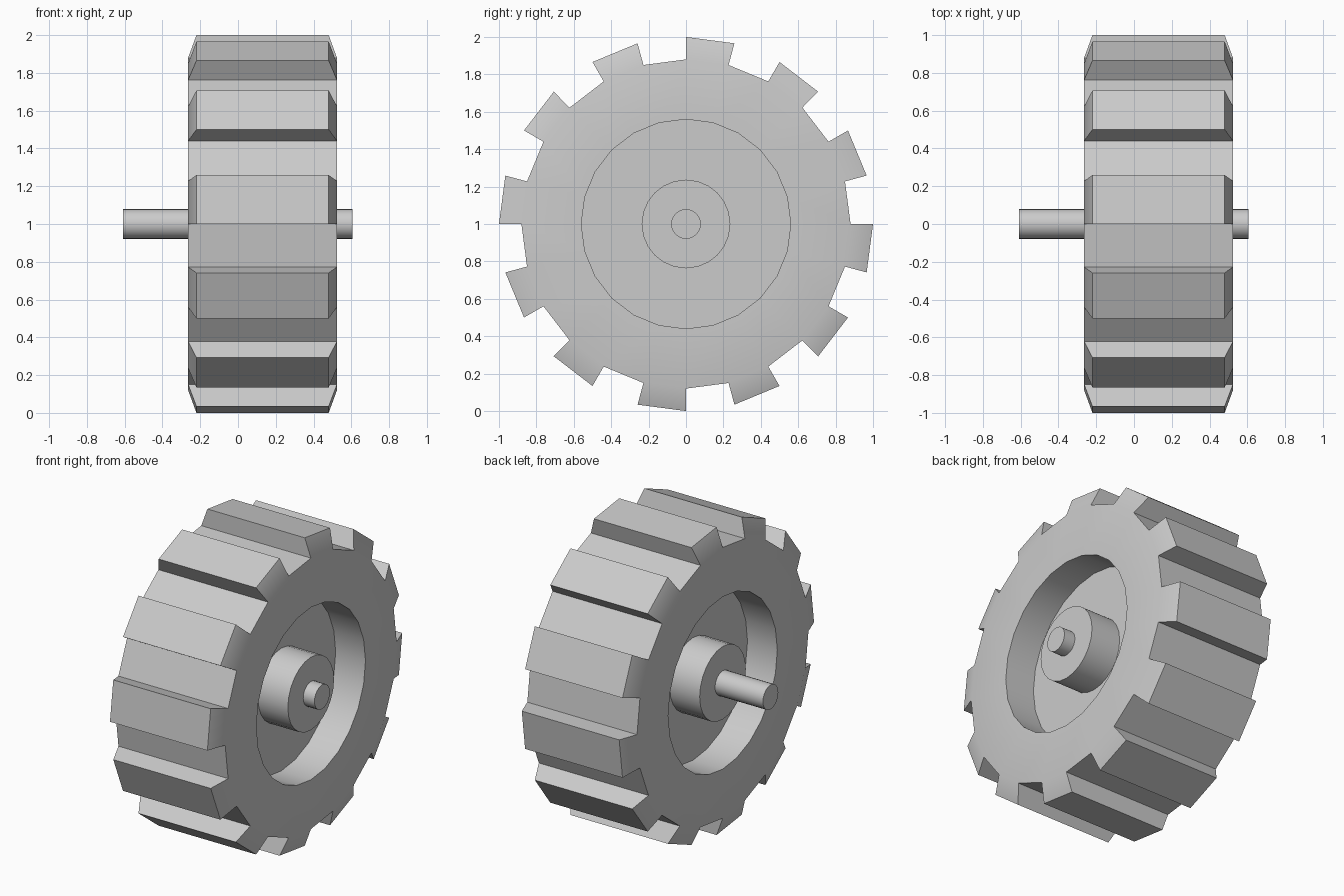
import bpy, bmesh, math
from mathutils import Vector

cube = bpy.data.objects.get("Cube")
if cube:
    bpy.data.objects.remove(cube, do_unlink=True)

SEGMENTS = 24
CENTRE_Z = 1.0
SIDE_R, SIDE_L = -0.264, 0.524      # tyre side planes
BODY_R, TREAD_R = 0.88, 1.0
BEVEL = 0.044

grey = bpy.data.materials.new("plain grey")
grey.use_nodes = True
colour = (0.6, 0.6, 0.6, 1)
grey.diffuse_color = colour
grey.node_tree.nodes["Principled BSDF"].inputs["Base Color"].default_value = colour


def ring(bm, x, r):
    step = 2 * math.pi / SEGMENTS
    return [bm.verts.new((x, r * math.cos(k * step), r * math.sin(k * step)))
            for k in range(SEGMENTS)]


def bridge(bm, a, b):
    n = SEGMENTS
    return [bm.faces.new((a[k], a[(k + 1) % n], b[(k + 1) % n], b[k])) for k in range(n)]


def finish(bm, name):
    bmesh.ops.recalc_face_normals(bm, faces=bm.faces[:])
    mesh = bpy.data.meshes.new(name)
    bm.to_mesh(mesh)
    bm.free()
    mesh.materials.append(grey)
    obj = bpy.data.objects.new(name, mesh)
    obj.location.z = CENTRE_Z
    bpy.context.collection.objects.link(obj)
    bpy.ops.object.select_all(action="DESELECT")
    obj.select_set(True)
    bpy.context.view_layer.objects.active = obj
    bpy.ops.object.shade_smooth_by_angle(angle=math.radians(30))
    return obj


def cylinder(name, x0, x1, r):
    bm = bmesh.new()
    a, b = ring(bm, x0, r), ring(bm, x1, r)
    bridge(bm, a, b)
    bm.faces.new(a)
    bm.faces.new(b)
    return finish(bm, name)


# Tyre: a square-section ring whose alternate tread faces rise into tapered lugs
bm = bmesh.new()
inner_r = 0.56
loops = [ring(bm, x, r) for x, r in
         ((SIDE_R, inner_r), (SIDE_R, BODY_R), (SIDE_L, BODY_R), (SIDE_L, inner_r))]
bands = [bridge(bm, loops[i], loops[(i + 1) % 4]) for i in range(4)]
bmesh.ops.recalc_face_normals(bm, faces=bm.faces[:])
lugs = bmesh.ops.extrude_discrete_faces(bm, faces=bands[1][1::2])["faces"]
middle = (SIDE_R + SIDE_L) / 2
for face in lugs:
    for v in face.verts:
        grow = TREAD_R / BODY_R
        inset = BEVEL if v.co.x < middle else -BEVEL
        v.co = Vector((v.co.x + inset, v.co.y * grow, v.co.z * grow))
finish(bm, "tyre")

# Recessed web, hub flush with the tyre sides, and the axle through it
cylinder("wheel_disc", -0.05, 0.31, inner_r)
cylinder("hub", SIDE_R, SIDE_L, 0.237)
cylinder("axle", -0.608, 0.605, 0.079)
